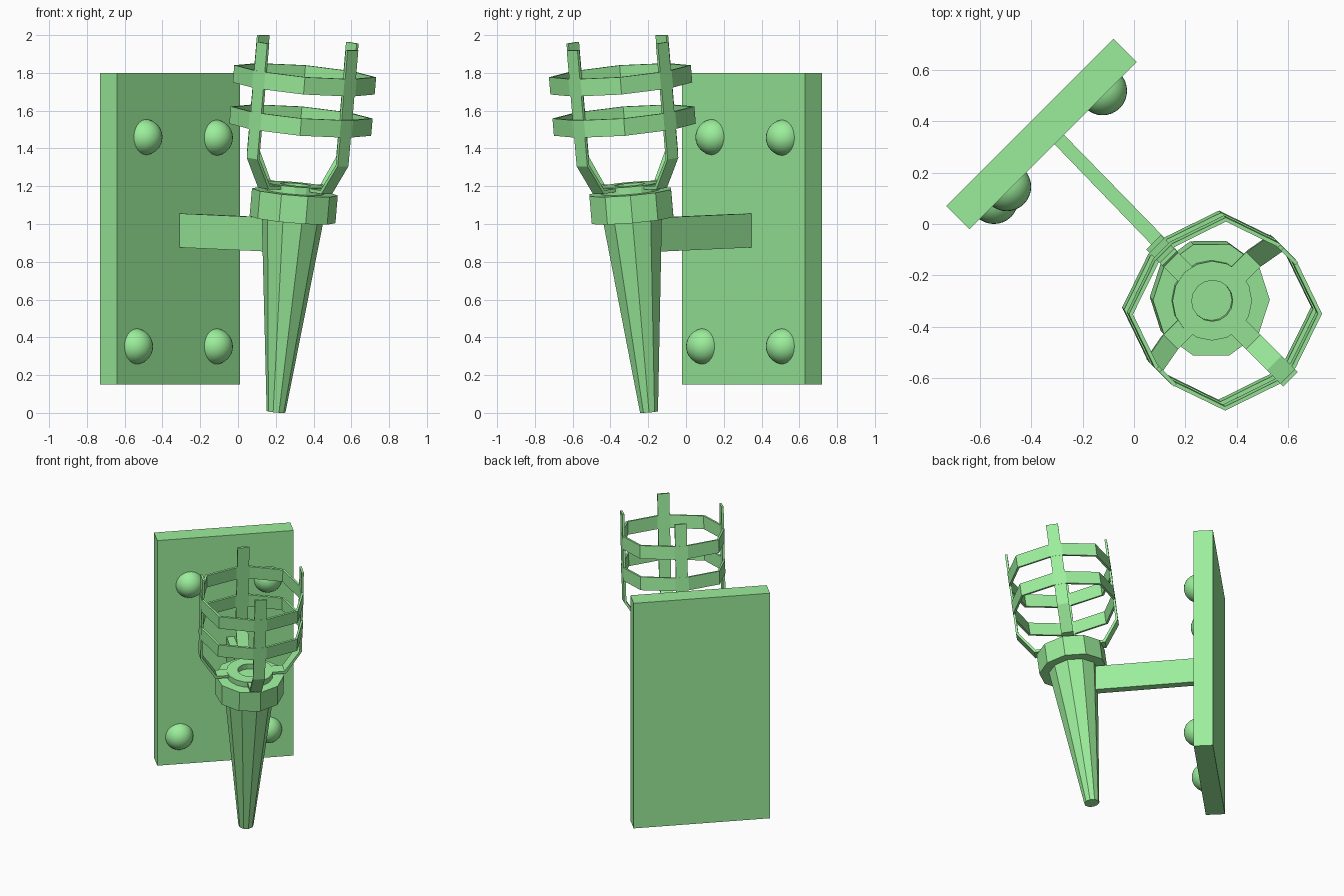
import bpy, bmesh, math
from mathutils import Matrix, Vector

if "Cube" in bpy.data.objects:
    bpy.data.objects.remove(bpy.data.objects["Cube"])

green = bpy.data.materials.new("light_green")
green.diffuse_color = (0.33, 0.85, 0.33, 1)
green.use_nodes = True
green.node_tree.nodes["Principled BSDF"].inputs["Base Color"].default_value = green.diffuse_color

# Wall frame: local x points out from the wall, y along it. Torch frame also leans outwards.
WALL = Matrix.Rotation(math.radians(-45), 4, 'Z')
TORCH = WALL @ Matrix.Translation((0.281, 0.004, 0.006)) @ Matrix.Rotation(math.radians(6.9), 4, 'Y')


def finish(name, bm, frame):
    bmesh.ops.recalc_face_normals(bm, faces=bm.faces)
    mesh = bpy.data.meshes.new(name)
    bm.to_mesh(mesh)
    bm.free()
    mesh.transform(frame)
    mesh.materials.append(green)
    obj = bpy.data.objects.new(name, mesh)
    bpy.context.collection.objects.link(obj)
    return obj


def loft(name, loops, frame, cyclic=False):
    """Skin equal-length loops; cap the ends, or join last to first."""
    bm = bmesh.new()
    rows = [[bm.verts.new(p) for p in loop] for loop in loops]
    n = len(rows[0])
    pairs = list(zip(rows, rows[1:])) + ([(rows[-1], rows[0])] if cyclic else [])
    for a, b in pairs:
        for i in range(n):
            j = (i + 1) % n
            bm.faces.new((a[i], a[j], b[j], b[i]))
    if not cyclic:
        bm.faces.new(rows[0])
        bm.faces.new(rows[-1])
    return finish(name, bm, frame)


def circle(r, z, n=10, start=45):
    return [(r * math.cos(math.radians(start) + 2 * math.pi * i / n),
             r * math.sin(math.radians(start) + 2 * math.pi * i / n), z) for i in range(n)]


def rect(x, y0, y1, z0, z1):
    return [(x, y0, z0), (x, y1, z0), (x, y1, z1), (x, y0, z1)]


# Wall plate
loft("wall_plate", [rect(-0.566, -0.467, 0.4525, 0.15, 1.80),
                    rect(-0.438, -0.467, 0.4525, 0.15, 1.80)], WALL)

# Round bolt heads
for i, (y, z) in enumerate([(-0.2475, 1.46), (0.28, 1.457), (-0.318, 0.352), (0.28, 0.352)]):
    bm = bmesh.new()
    bmesh.ops.create_uvsphere(bm, u_segments=32, v_segments=16, radius=0.095)
    bolt = finish(f"bolt_{i + 1}", bm, WALL @ Matrix.Translation((-0.4525, y, z)))
    bolt.data.shade_smooth()

# Arm from plate to handle
loft("arm", [rect(-0.45, 0.001, 0.053, 0.876, 1.056),
             rect(0.30, -0.012, 0.044, 0.852, 1.032)], WALL)

# Tapered handle and collar
loft("handle", [circle(0.05, 0), circle(0.165, 1.04)], TORCH)
loft("collar", [circle(0.228, 1.025), circle(0.228, 1.172)], TORCH)

# Basket floor with a round hole
loft("basket_floor", [circle(0.08, 1.172, 16), circle(0.155, 1.172, 16),
                      circle(0.155, 1.212, 16), circle(0.08, 1.212, 16)], TORCH, cyclic=True)

# Four bent straps of the basket
outer = [(0.13, 1.190), (0.238, 1.190), (0.342, 1.350), (0.342, 1.968)]
inner = [(0.13, 1.208), (0.228, 1.208), (0.327, 1.355), (0.327, 1.968)]
for k in range(4):
    turn = Matrix.Rotation(k * math.pi / 2, 4, 'Z')
    loops = [[(a[0], -0.04, a[1]), (a[0], 0.04, a[1]), (b[0], 0.04, b[1]), (b[0], -0.04, b[1])]
             for a, b in zip(outer, inner)]
    loft(f"strap_{k + 1}", loops, TORCH @ turn)

# Two hoops: flat across each strap, with one corner between straps
for name, s in (("lower_hoop", 1.55), ("upper_hoop", 1.77)):
    def outline(offset, z):
        pts = []
        for k in range(4):
            turn = Matrix.Rotation(k * math.pi / 2, 3, 'Z')
            c = (0.377 - offset) * math.sqrt(0.5)
            r = 0.343 - offset
            pts += [turn @ Vector(p) for p in ((r, -0.045, z), (r, 0.045, z), (c, c, z))]
        return pts
    loft(name, [outline(0.016, s - 0.046), outline(0, s - 0.046),
                outline(0, s + 0.046), outline(0.016, s + 0.046)], TORCH, cyclic=True)
